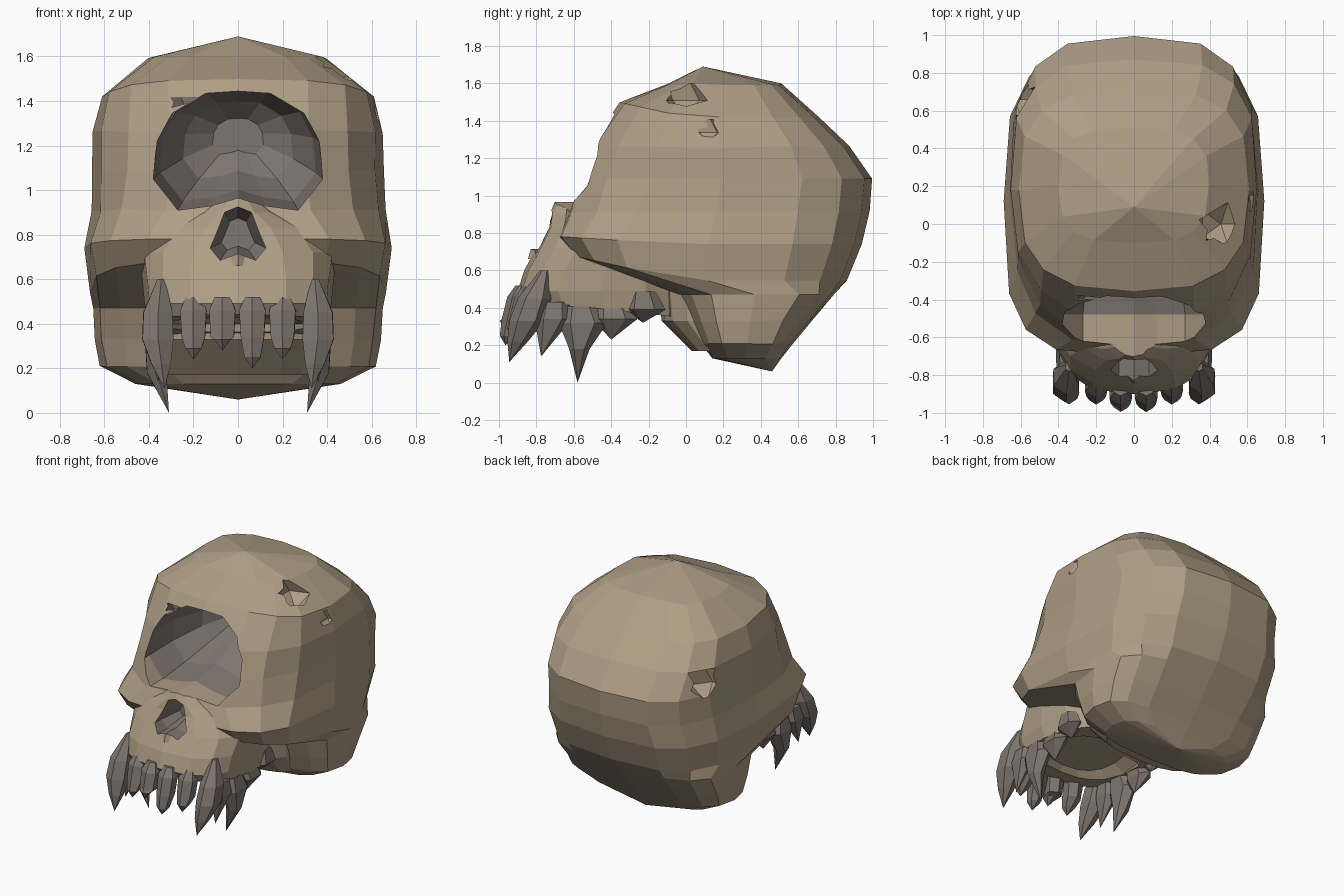
import bpy, bmesh, math, random
from mathutils import Vector

if "Cube" in bpy.data.objects:
    bpy.data.objects.remove(bpy.data.objects["Cube"])

random.seed(4)


def material(name, rgb):
    m = bpy.data.materials.new(name)
    m.diffuse_color = (*rgb, 1)
    m.use_nodes = True
    m.node_tree.nodes["Principled BSDF"].inputs["Base Color"].default_value = m.diffuse_color
    return m


BONE = material("tan_bone", (0.425, 0.34, 0.235))
GREY = material("grey_tooth_and_socket", (0.215, 0.183, 0.16))


def loft(name, rings, mats=(BONE, GREY), index=0):
    """Skin a list of rings; a one-point ring closes to a tip."""
    bm = bmesh.new()
    vs = [[bm.verts.new(p) for p in r] for r in rings]
    for a, b in zip(vs, vs[1:]):
        n = max(len(a), len(b))
        for i in range(n):
            j = (i + 1) % n
            if len(b) == 1:
                bm.faces.new((a[i], a[j], b[0]))
            elif len(a) == 1:
                bm.faces.new((a[0], b[j], b[i]))
            else:
                bm.faces.new((a[i], a[j], b[j], b[i]))
    for r in (vs[0], vs[-1]):
        if len(r) > 2:
            bm.faces.new(r)
    for f in bm.faces:
        f.material_index = index
    bmesh.ops.recalc_face_normals(bm, faces=bm.faces)
    me = bpy.data.meshes.new(name)
    bm.to_mesh(me)
    bm.free()
    for m in mats:
        me.materials.append(m)
    ob = bpy.data.objects.new(name, me)
    bpy.context.collection.objects.link(ob)
    return ob


def ring(z, yf, yb, w, n=3.0, sides=16, tilt=0.0, jit=0.0, nf=None):
    """Rounded-rectangle section from front yf to back yb; nf rounds the front, tilt lifts it."""
    pts = []
    for i in range(sides):
        t = 2 * math.pi * i / sides - math.pi / 2
        c, s = math.cos(t), math.sin(t)
        e = 2 / (nf if nf and s < 0 else n)
        x = w * math.copysign(abs(c) ** e, c)
        y = (yf + yb) / 2 + (yb - yf) / 2 * math.copysign(abs(s) ** e, s)
        r = lambda: random.uniform(-jit, jit)
        pts.append(Vector((x + r(), y + r(), z - tilt * min(y, 0) + r())))
    return pts


def outline(half, y, s=1.0, cz=0.0, nz=None):
    """Mirrored x-z outline placed at depth y, scaled about height cz."""
    pts = half + [(-x, z) for x, z in reversed(half) if x > 0]
    nz = cz if nz is None else nz
    return [Vector((x * s, y, nz + (z - cz) * s)) for x, z in pts]


# Braincase with brow and cheekbones
skull = loft("skull", [
    [Vector((0, 0.46, 0.06))],
    ring(0.13, 0.14, 0.51, 0.46),
    ring(0.21, 0.08, 0.57, 0.62, 3.2, jit=0.005),
    ring(0.33, 0.02, 0.67, 0.64, 3.2, jit=0.005),
    ring(0.47, -0.05, 0.79, 0.65, 3.3),
    ring(0.545, -0.62, 0.86, 0.665, 3.2, tilt=0.22, nf=3.6),
    ring(0.74, -0.70, 0.94, 0.69, 3.2, tilt=0.06, nf=3.7),
    ring(0.91, -0.66, 0.98, 0.66, 3.1, jit=0.008, nf=2.8),
    ring(1.09, -0.62, 0.995, 0.655, 3.1, nf=2.5),
    ring(1.26, -0.52, 0.87, 0.65, 3.2, jit=0.008, nf=2.6),
    ring(1.42, -0.355, 0.71, 0.61, 3.1, tilt=0.22, nf=2.9),
    ring(1.595, -0.10, 0.51, 0.40, jit=0.005),
    [Vector((0, 0.09, 1.69))],
])

# Base of the braincase meeting the jaw
base = loft("skull_base", [
    ring(0.17, 0.03, 0.42, 0.36, 3), ring(0.33, -0.13, 0.45, 0.40, 3),
    ring(0.52, -0.15, 0.45, 0.42, 3)])

# Upper jaw with nose ridge, blending into the cheeks
jaw = loft("upper_jaw", [
    ring(0.345, -0.87, 0.0, 0.40, 2.9, tilt=0.11),
    ring(0.49, -0.90, 0.0, 0.42, 2.9),
    ring(0.60, -0.865, 0.0, 0.43, 2.8),
    ring(0.72, -0.80, 0.0, 0.45, 2.4),
    ring(0.83, -0.745, -0.1, 0.37, 2.1),
    ring(0.90, -0.73, -0.25, 0.20, 2.0),
    ring(0.97, -0.70, -0.30, 0.09, 2.0),
])

# Nasal spine
spine = loft("nasal_spine", [ring(0.66, -0.845, -0.7, 0.06, 2, 6),
                             ring(0.715, -0.83, -0.7, 0.04, 2, 6)])

# Cutters: single eye socket, nose opening, palate hollow, chips
EYE = [(0, 1.445), (0.15, 1.435), (0.30, 1.345), (0.365, 1.22), (0.38, 1.05),
       (0.27, 0.91), (0.12, 0.93), (0, 0.965)]
eye = loft("socket_cutter", [
    outline(EYE, -1.1, 1, 1.17),
    outline(EYE, -0.48, 1, 1.17),
    outline(EYE, -0.25, 0.92, 1.17, 1.19),
    outline(EYE, -0.06, 0.65, 1.17, 1.22),
    outline(EYE, 0.03, 0.3, 1.17, 1.24)], index=1)
for f in eye.data.polygons:          # front part of the socket floor is bone
    if f.center.y < -0.5 and f.center.z < 1.0:
        f.material_index = 0

NOSE = [(0, 0.925), (0.06, 0.90), (0.095, 0.81), (0.125, 0.74), (0.08, 0.685), (0, 0.715)]
nose = loft("nose_cutter", [outline(NOSE, -1.1, 1, 0.8), outline(NOSE, -0.70, 1, 0.8),
                            outline(NOSE, -0.56, 0.6, 0.8)], index=1)
palate = loft("palate_cutter", [ring(0.24, -0.80, -0.14, 0.32, 2.9),
                                ring(0.40, -0.79, -0.16, 0.31, 2.9),
                                ring(0.46, -0.72, -0.25, 0.24, 2.5)])


def chip(name, c, r, index=0):
    x, y, z = c
    return loft(name, [[Vector((x, y, z - r))]] + [
        [Vector((x + r * math.cos(k + i * 1.2566), y + r * math.sin(k + i * 1.2566), z + h * r))
         for i in range(5)] for k, h in ((0, -0.3), (0.5, 0.6))], index=index)


chips = [chip("crown_chip", (0.46, 0.0, 1.545), 0.12),
         chip("side_chip", (-0.63, 0.66, 1.18), 0.13),
         chip("temple_chip", (0.67, 0.12, 1.36), 0.08),
         chip("brow_chip", (-0.24, -0.34, 1.36), 0.09, 1)]


def boolean(target, tool, op):
    m = target.modifiers.new(op, 'BOOLEAN')
    m.object, m.operation, m.solver = tool, op, 'EXACT'
    dg = bpy.context.evaluated_depsgraph_get()
    me = bpy.data.meshes.new_from_object(target.evaluated_get(dg))
    target.modifiers.clear()
    target.data = me
    bpy.data.objects.remove(tool)


for part in (base, jaw, spine):
    boolean(skull, part, 'UNION')
for cutter in [eye, nose, palate] + chips:
    boolean(skull, cutter, 'DIFFERENCE')


# Teeth: six-sided lofts along (x, y, z, rx, ry) stations ending in a tip
def tooth(name, stations, tip, side=1):
    rings = [[Vector((side * (x + rx * math.cos(i * math.pi / 3 + 0.5)),
                      y + ry * math.sin(i * math.pi / 3 + 0.5), z))
              for i in range(6)] for x, y, z, rx, ry in stations]
    loft(name, rings + [[Vector((side * tip[0], tip[1], tip[2]))]], (GREY,))


for k, (x, low) in enumerate([(-0.20, 0.24), (-0.07, 0.28), (0.065, 0.20), (0.20, 0.24)]):
    b = 1.1 * x * x
    tooth(f"incisor_{k + 1}", [
        (x, b - 0.88, 0.52, 0.04, 0.035), (x, b - 0.90, 0.46, 0.068, 0.06),
        (x, b - 0.925, 0.34, 0.06, 0.065), (x, b - 0.955, low + 0.05, 0.042, 0.045)],
        (x, b - 0.97, low))

for side, label in ((1, "right"), (-1, "left")):
    tooth(f"{label}_canine", [
        (0.345, -0.755, 0.60, 0.02, 0.025), (0.36, -0.81, 0.45, 0.075, 0.09),
        (0.36, -0.85, 0.33, 0.08, 0.095), (0.345, -0.90, 0.22, 0.05, 0.055)],
        (0.33, -0.945, 0.11), side)
    tooth(f"{label}_premolar", [
        (0.35, -0.70, 0.43, 0.05, 0.08), (0.36, -0.71, 0.34, 0.06, 0.10)],
        (0.36, -0.775, 0.14), side)
    tooth(f"{label}_fang", [
        (0.35, -0.56, 0.41, 0.05, 0.09), (0.365, -0.55, 0.32, 0.06, 0.13),
        (0.365, -0.57, 0.18, 0.05, 0.055)], (0.31, -0.58, 0.0), side)
    tooth(f"{label}_molar", [
        (0.35, -0.39, 0.40, 0.05, 0.10), (0.36, -0.38, 0.34, 0.06, 0.12)],
        (0.34, -0.40, 0.23), side)
    tooth(f"{label}_back_molar", [
        (0.36, -0.23, 0.49, 0.05, 0.07), (0.365, -0.22, 0.39, 0.065, 0.11)],
        (0.34, -0.23, 0.32), side)
